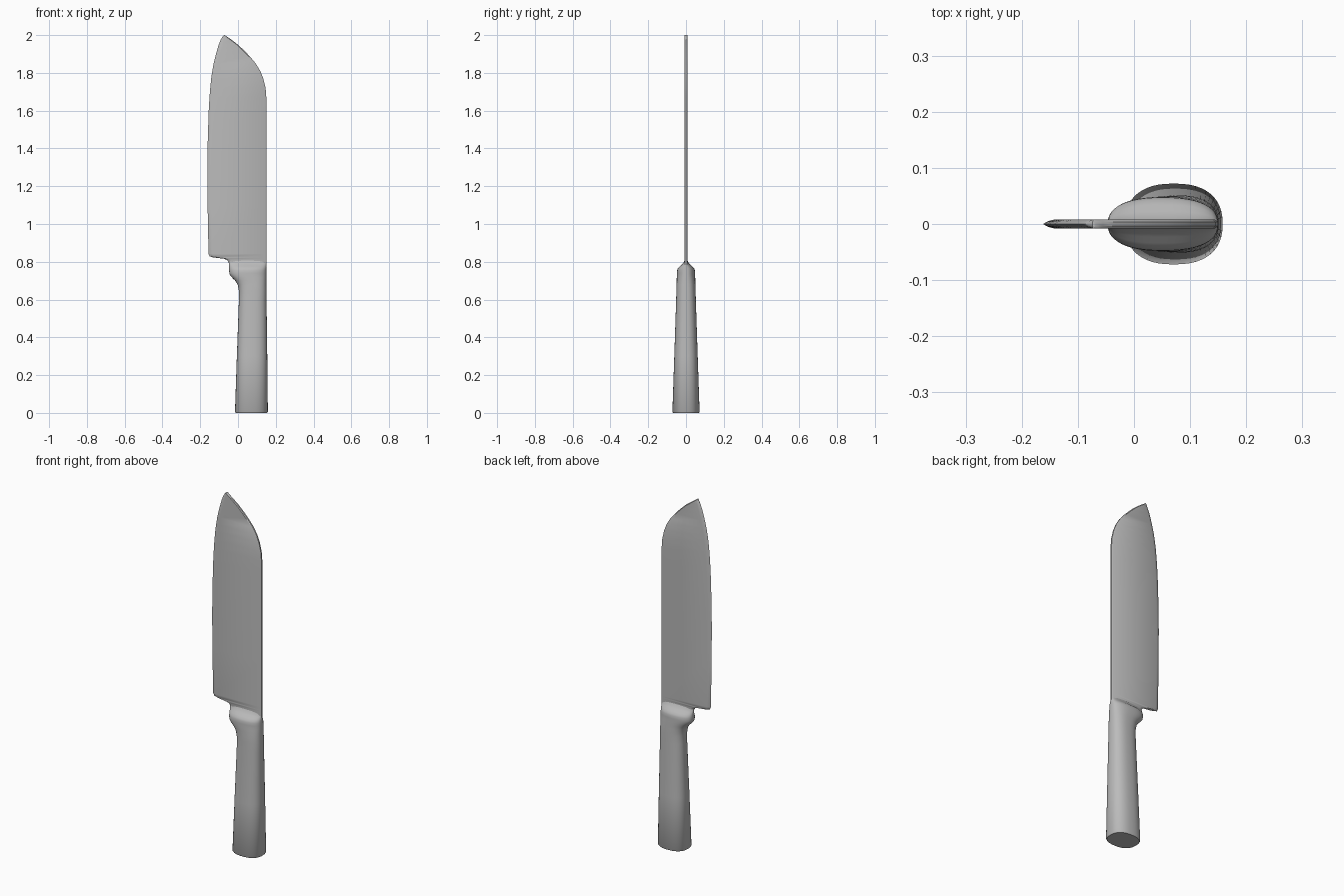
import bpy, bmesh, math

if "Cube" in bpy.data.objects:
    bpy.data.objects.remove(bpy.data.objects["Cube"])

steel = bpy.data.materials.new("brushed steel grey")
steel.use_nodes = True
GREY = (0.5, 0.5, 0.5, 1)
steel.diffuse_color = GREY
steel.node_tree.nodes["Principled BSDF"].inputs["Base Color"].default_value = GREY


def loft(name, rings, angle):
    """Skin a stack of equal-sized rings, capping both ends."""
    bm = bmesh.new()
    loops = [[bm.verts.new(p) for p in ring] for ring in rings]
    n = len(loops[0])
    for a, b in zip(loops, loops[1:]):
        for i in range(n):
            j = (i + 1) % n
            bm.faces.new((a[i], a[j], b[j], b[i]))
    bm.faces.new(loops[0])
    bm.faces.new(loops[-1])
    bmesh.ops.recalc_face_normals(bm, faces=bm.faces)
    mesh = bpy.data.meshes.new(name)
    bm.to_mesh(mesh)
    bm.free()
    mesh.materials.append(steel)
    obj = bpy.data.objects.new(name, mesh)
    bpy.context.collection.objects.link(obj)
    bpy.ops.object.select_all(action="DESELECT")
    obj.select_set(True)
    bpy.context.view_layer.objects.active = obj
    bpy.ops.object.shade_smooth_by_angle(angle=math.radians(angle))
    return obj


def oval(z, left, right, half, power=2.4, sides=48):
    """Slightly squared oval cross-section."""
    mid, rad = (left + right) / 2, (right - left) / 2
    ring = []
    for i in range(sides):
        t = math.tau * i / sides
        c, s = math.cos(t), math.sin(t)
        x = math.copysign(abs(c) ** (2 / power), c)
        y = math.copysign(abs(s) ** (2 / power), s)
        ring.append((mid + rad * x, half * y, z))
    return ring


def blade_section(z, left, right, half=0.008):
    """Ground cutting edge on the left, softened spine on the right."""
    w = right - left
    grind, soft = min(0.02, w * 0.3), min(0.006, w * 0.2)
    side = [(left + grind * 0.4, half * 0.6), (left + grind, half),
            (right - soft, half), (right, half * 0.5)]
    return ([(left, 0, z)] + [(x, -y, z) for x, y in side]
            + [(x, y, z) for x, y in reversed(side)])


# Handle with finger stop and bolster: height, left, right, half depth
handle = [
    (0, -0.012, 0.154, 0.068), (0.006, -0.016, 0.158, 0.072),
    (0.3, -0.006, 0.155, 0.062), (0.6, 0.005, 0.151, 0.052),
    (0.645, 0.005, 0.151, 0.051), (0.68, -0.002, 0.15, 0.05),
    (0.7, -0.015, 0.15, 0.049), (0.715, -0.03, 0.15, 0.049),
    (0.73, -0.043, 0.15, 0.048), (0.74, -0.046, 0.15, 0.048),
    (0.755, -0.047, 0.15, 0.047), (0.765, -0.047, 0.15, 0.043),
    (0.775, -0.047, 0.15, 0.034), (0.785, -0.048, 0.15, 0.023),
    (0.795, -0.049, 0.15, 0.014), (0.806, -0.05, 0.15, 0.008),
]
loft("handle", [oval(*row) for row in handle], 40)

# Blade: height, cutting edge, spine
blade = [
    (0.77, -0.044, 0.15), (0.8, -0.05, 0.15), (0.81, -0.058, 0.15),
    (0.816, -0.075, 0.15), (0.823, -0.13, 0.15), (0.828, -0.149, 0.15),
    (0.842, -0.156, 0.15), (1.1, -0.161, 0.15), (1.3, -0.162, 0.15),
    (1.45, -0.16, 0.15), (1.6, -0.155, 0.15), (1.67, -0.151, 0.15),
    (1.72, -0.147, 0.146), (1.77, -0.142, 0.134), (1.81, -0.136, 0.118),
    (1.85, -0.129, 0.094), (1.89, -0.119, 0.06), (1.92, -0.111, 0.031),
    (1.95, -0.102, -0.001), (1.975, -0.092, -0.034), (1.99, -0.083, -0.055),
    (2, -0.074, -0.07),
]
loft("blade", [blade_section(*row) for row in blade], 40)
